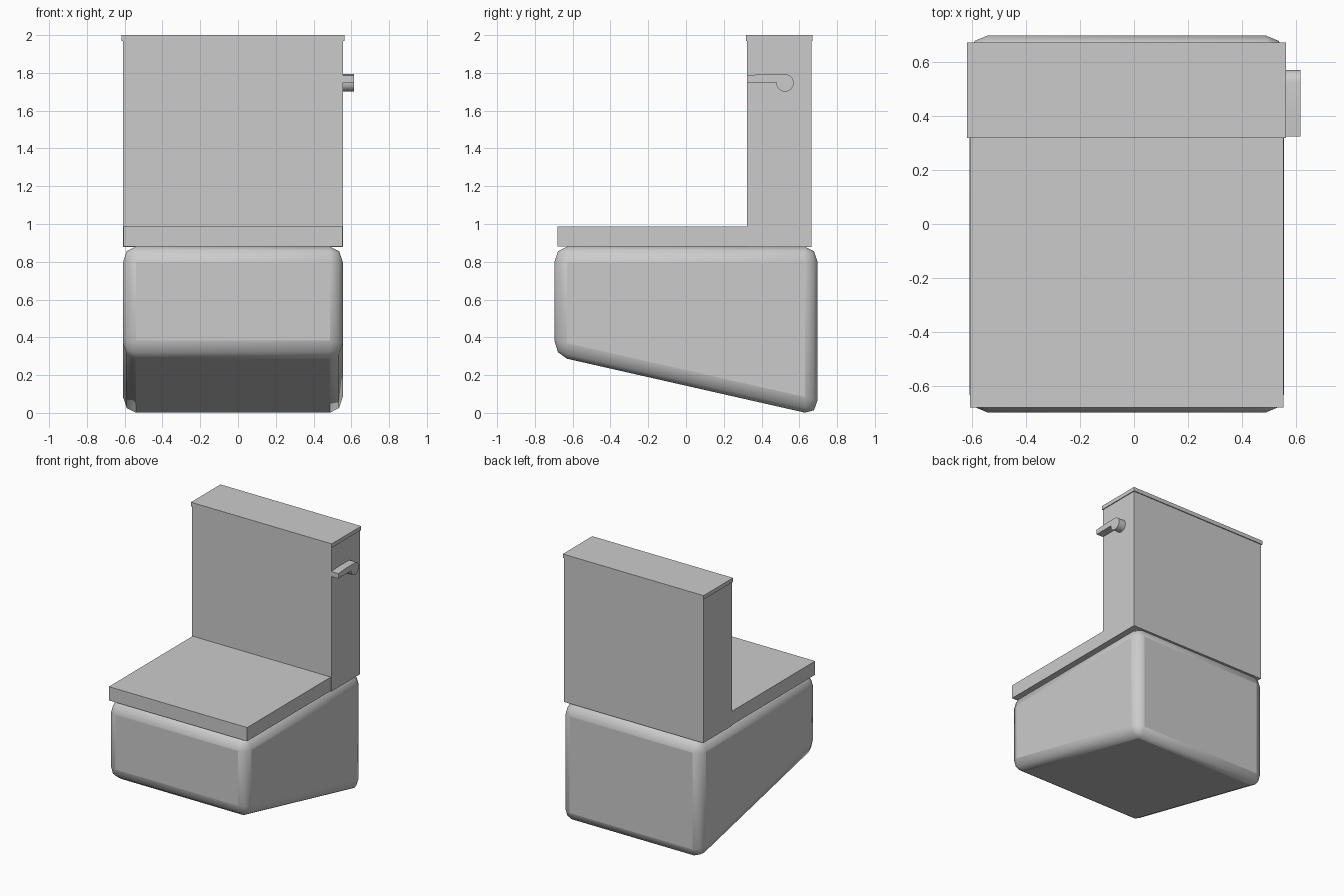
import bpy, bmesh, math

if "Cube" in bpy.data.objects:
    bpy.data.objects.remove(bpy.data.objects["Cube"])


def extrude_profile(name, pts, x0, x1):
    """Side profile of (y, z) points extruded along x."""
    bm = bmesh.new()
    face = bm.faces.new([bm.verts.new((x0, y, z)) for y, z in pts])
    out = bmesh.ops.extrude_face_region(bm, geom=[face])
    for v in out["geom"]:
        if isinstance(v, bmesh.types.BMVert):
            v.co.x = x1
    bmesh.ops.recalc_face_normals(bm, faces=bm.faces)
    mesh = bpy.data.meshes.new(name)
    bm.to_mesh(mesh)
    bm.free()
    obj = bpy.data.objects.new(name, mesh)
    bpy.context.collection.objects.link(obj)
    return obj


def box(name, x, y, z):
    pts = [(y[0], z[0]), (y[1], z[0]), (y[1], z[1]), (y[0], z[1])]
    return extrude_profile(name, pts, *x)


def smooth(obj, degrees):
    bpy.ops.object.select_all(action='DESELECT')
    obj.select_set(True)
    bpy.context.view_layer.objects.active = obj
    bpy.ops.object.shade_smooth_by_angle(angle=math.radians(degrees))


# Bowl: wedge with rounded edges, the rounding stretched vertically
STRETCH = 1.2
profile = [(-0.697, 0.302), (0.697, -0.014), (0.697, 0.88), (-0.697, 0.88)]
bowl = extrude_profile("bowl", [(y, z / STRETCH) for y, z in profile], -0.609, 0.555)
bowl.scale.z = STRETCH
bevel = bowl.modifiers.new("rounding", 'BEVEL')
bevel.width = 0.068
bevel.segments = 2
bevel.limit_method = 'NONE'
smooth(bowl, 60)

# Seat lid, tank and tank lid
box("seat", (-0.607, 0.552), (-0.679, 0.324), (0.882, 0.986))
box("tank", (-0.610, 0.557), (0.323, 0.664), (0.878, 1.975))
box("tank_lid", (-0.617, 0.563), (0.318, 0.671), (1.970, 2.0))

# Flush lever: straight arm running into a round hub
cy, cz, r = 0.524, 1.747, 0.046
lever = [(0.323, 1.787), (0.323, 1.749), (cy - r, 1.749)]
lever += [(cy + r * math.cos(a), cz + r * math.sin(a))
          for a in (math.radians(195 + i * 15) for i in range(18))]
lever.append((0.41, 1.793))
smooth(extrude_profile("flush_lever", lever, 0.55, 0.615), 30)
